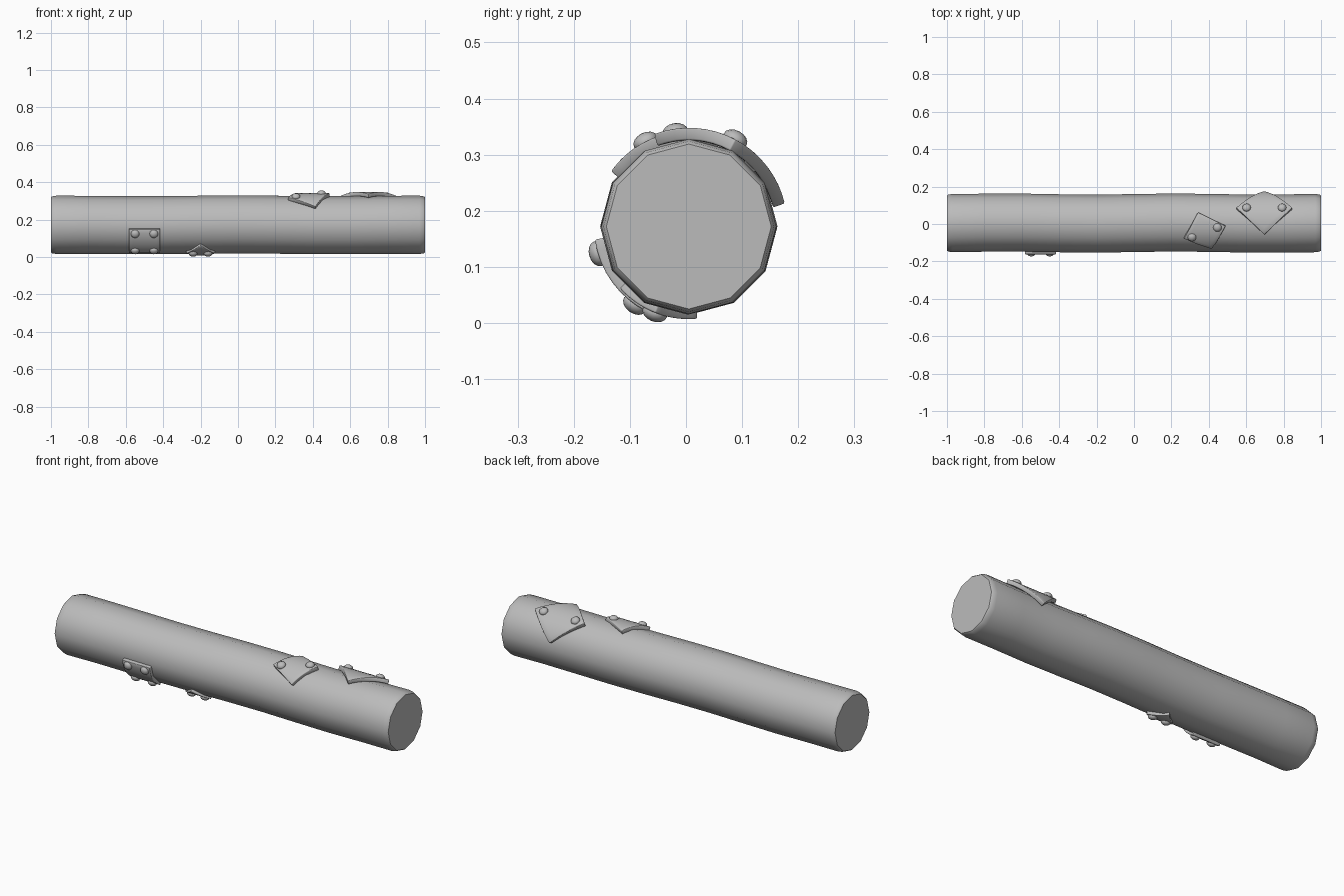
import bpy
import bmesh
from math import sin, cos, pi, radians
from mathutils import Matrix, Vector

if "Cube" in bpy.data.objects:
    bpy.data.objects.remove(bpy.data.objects["Cube"], do_unlink=True)

CENTRE_Y, CENTRE_Z = 0.005, 0.172

grey = bpy.data.materials.new("plain grey")
grey.use_nodes = True
grey.diffuse_color = (0.5, 0.5, 0.5, 1)
grey.node_tree.nodes["Principled BSDF"].inputs["Base Color"].default_value = (0.5, 0.5, 0.5, 1)


def finish(bm, name, angle):
    """Turn a bmesh into a smooth-shaded object."""
    mesh = bpy.data.meshes.new(name)
    bm.to_mesh(mesh)
    bm.free()
    mesh.materials.append(grey)
    obj = bpy.data.objects.new(name, mesh)
    bpy.context.collection.objects.link(obj)
    bpy.ops.object.select_all(action='DESELECT')
    obj.select_set(True)
    bpy.context.view_layer.objects.active = obj
    bpy.ops.object.shade_smooth_by_angle(angle=radians(angle))
    return obj


def around(x, angle, r):
    """Point at a given angle and radius around the beam axis."""
    return Vector((x, CENTRE_Y + r * cos(angle), CENTRE_Z + r * sin(angle)))


# Beam: twelve-sided, slightly wavy, with rounded ends
def build_beam():
    end = [(1.0, 0.147), (0.994, 0.152), (0.97, 0.156)]
    stations = [(-x, r) for x, r in end]
    stations += [(-0.8 + 0.2 * i, 0.155) for i in range(9)]
    stations += end[::-1]
    bm = bmesh.new()
    rings = []
    for x, r in stations:
        inside = abs(x) < 0.9
        shift = Vector((0, 0.003 * sin(7 * x), 0.002 * cos(6 * x))) if inside else Vector()
        rings.append([bm.verts.new(around(x, i * pi / 6, r) + shift) for i in range(12)])
    for a, b in zip(rings, rings[1:]):
        for i in range(12):
            j = (i + 1) % 12
            bm.faces.new((a[i], a[j], b[j], b[i]))
    bm.faces.new(rings[0])
    bm.faces.new(rings[-1])
    bmesh.ops.recalc_face_normals(bm, faces=bm.faces)
    finish(bm, "beam", 50)


# Curved square plate wrapped on the beam, with domed rivets
def build_plate(name, x, angle, half_diagonal, turn, radius, rivets):
    centre = radians(angle)

    def wrap(u, s, r):
        return around(x + u, centre - s / radius, r)

    bm = bmesh.new()
    bmesh.ops.create_grid(bm, x_segments=8, y_segments=8, size=half_diagonal / 2 ** 0.5)
    bmesh.ops.rotate(bm, verts=bm.verts, matrix=Matrix.Rotation(radians(turn), 3, 'Z'))
    for v in bm.verts:
        v.co = wrap(v.co.x, v.co.y, radius)
    plate = finish(bm, name, 40)
    solid = plate.modifiers.new("thickness", 'SOLIDIFY')
    solid.thickness = 0.022
    solid.offset = -1
    bevel = plate.modifiers.new("soft edge", 'BEVEL')
    bevel.width = 0.003
    bevel.segments = 2
    bevel.limit_method = 'ANGLE'
    bevel.angle_limit = radians(50)

    for n, (u, s) in enumerate(rivets, 1):
        spot = wrap(u, s, radius)
        outward = wrap(u, s, radius + 1) - spot
        place = Matrix.Translation(spot) @ outward.to_track_quat('Z', 'Y').to_matrix().to_4x4()
        bm = bmesh.new()
        bmesh.ops.create_uvsphere(bm, u_segments=12, v_segments=8, radius=1)
        bmesh.ops.transform(bm, verts=bm.verts,
                            matrix=place @ Matrix.Diagonal((0.023, 0.023, 0.016, 1)))
        finish(bm, f"{name}_rivet_{n}", 60)


build_beam()
build_plate("front_plate", -0.5, 216, 0.117, 0, 0.169,
            [(u, s) for u in (-0.05, 0.05) for s in (-0.057, 0.057)])
build_plate("lower_plate", -0.2, 248.5, 0.078, 45, 0.165, [(-0.04, 0), (0.04, 0)])
build_plate("upper_plate", 0.378, 107.5, 0.117, 63, 0.170, [(-0.068, -0.028), (0.068, 0.028)])
build_plate("top_plate", 0.697, 62, 0.15, 45, 0.176, [(-0.095, 0), (0.095, 0)])
